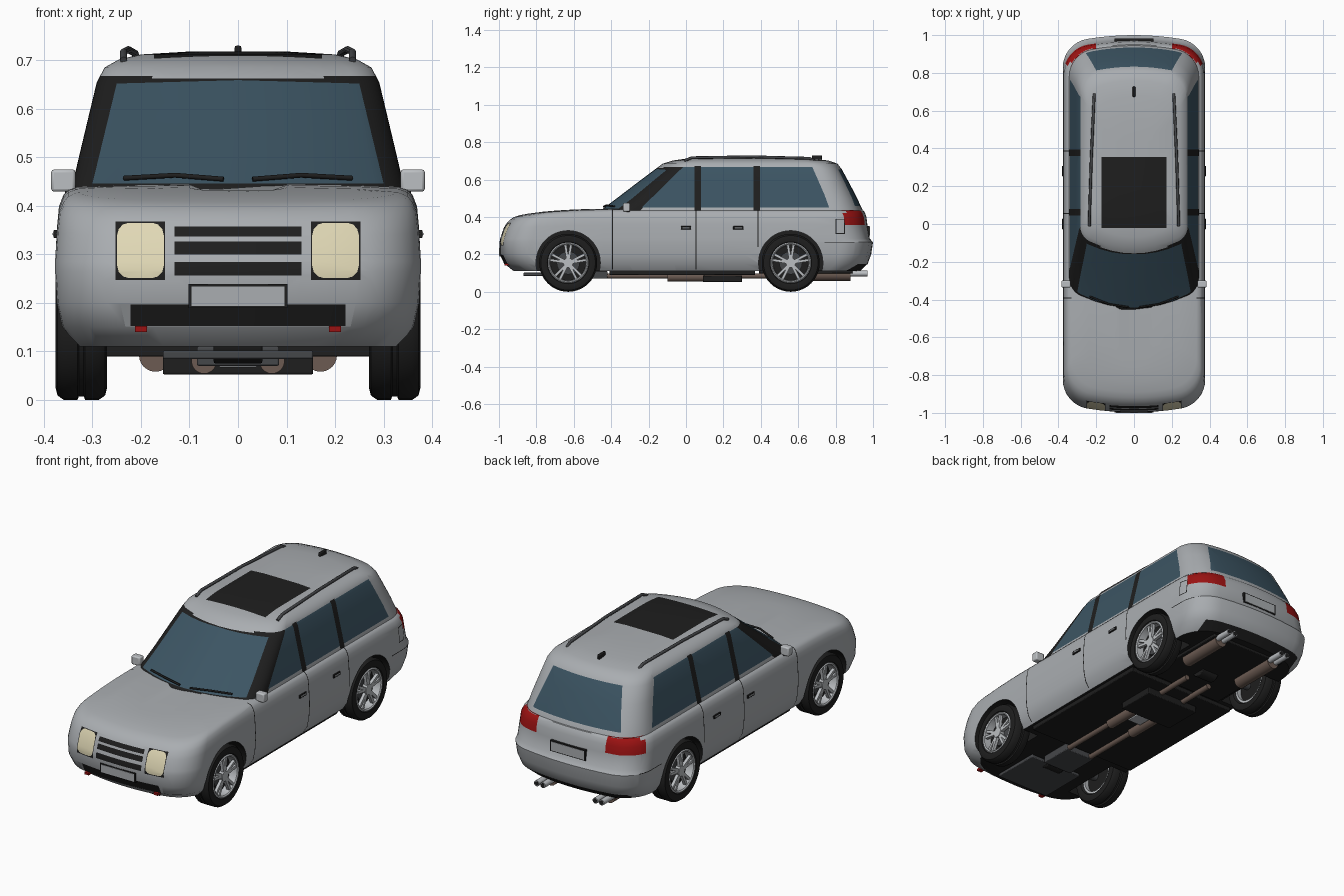
import bpy, bmesh
from math import sin, cos, pi, atan2, radians
from mathutils import Matrix, Vector

cube = bpy.data.objects.get("Cube")
if cube:
    bpy.data.objects.remove(cube, do_unlink=True)


def material(name, r, g, b):
    m = bpy.data.materials.new(name)
    m.use_nodes = True
    m.diffuse_color = (r, g, b, 1)
    m.node_tree.nodes["Principled BSDF"].inputs["Base Color"].default_value = (r, g, b, 1)
    return m


SILVER = material("silver paint", .40, .42, .44)
BLACK = material("black trim", .013, .013, .013)
GLASS = material("tinted glass", .045, .09, .125)
RED = material("red lamp", .33, .006, .006)
CREAM = material("cream lamp", .74, .68, .46)
ALLOY = material("light alloy", .5, .52, .54)
STEEL = material("dark steel", .06, .063, .068)
BROWN = material("exhaust brown", .15, .105, .085)
PALETTE = [SILVER, BLACK, GLASS, RED, CREAM, ALLOY, STEEL, BROWN]
S, K, G, R, C, A, D, B = range(8)


def finish(name, bm, bevel=0, smooth=35):
    bmesh.ops.recalc_face_normals(bm, faces=bm.faces[:])
    me = bpy.data.meshes.new(name)
    bm.to_mesh(me)
    bm.free()
    for m in PALETTE:
        me.materials.append(m)
    ob = bpy.data.objects.new(name, me)
    bpy.context.collection.objects.link(ob)
    if bevel:
        mod = ob.modifiers.new("bevel", 'BEVEL')
        mod.width, mod.segments = bevel, 2
    shade(ob, smooth)
    return ob


def shade(ob, angle):
    bpy.ops.object.select_all(action='DESELECT')
    ob.select_set(True)
    bpy.context.view_layer.objects.active = ob
    bpy.ops.object.shade_smooth_by_angle(angle=radians(angle))


def tint(verts, slot):
    for f in {f for v in verts for f in v.link_faces}:
        f.material_index = slot


def box(bm, centre, size, slot, rot=Matrix()):
    mat = Matrix.Translation(centre) @ rot @ Matrix.Diagonal((*size, 1))
    tint(bmesh.ops.create_cube(bm, size=1, matrix=mat)["verts"], slot)


def cyl(bm, centre, r, depth, axis, slot, seg=24):
    turn = Matrix.Rotation(pi / 2, 4, 'Y' if axis == 'X' else 'X') if axis != 'Z' else Matrix()
    tint(bmesh.ops.create_cone(bm, cap_ends=True, segments=seg, radius1=r, radius2=r, depth=depth,
                               matrix=Matrix.Translation(centre) @ turn)["verts"], slot)


def lathe(bm, profile, slot, seg=40):
    # closed (x, radius) profile turned round the x axis
    rings = [[bm.verts.new((x, r * cos(2 * pi * i / seg), r * sin(2 * pi * i / seg)))
              for i in range(seg)] for x, r in profile]
    for k, ring in enumerate(rings):
        nxt = rings[(k + 1) % len(rings)]
        for i in range(seg):
            j = (i + 1) % seg
            bm.faces.new((ring[i], ring[j], nxt[j], nxt[i])).material_index = slot


def tube(name, pts, r, mat):
    cu = bpy.data.curves.new(name, 'CURVE')
    cu.dimensions, cu.bevel_depth, cu.bevel_resolution, cu.use_fill_caps = '3D', r, 2, True
    sp = cu.splines.new('POLY')
    sp.points.add(len(pts) - 1)
    for p, co in zip(sp.points, pts):
        p.co = (*co, 1)
    cu.materials.append(mat)
    bpy.context.collection.objects.link(bpy.data.objects.new(name, cu))


def end(y, s, hw, c, bow):
    # bowed end with a rounded corner, from the middle out to the side
    fx = hw - c
    a0 = atan2(2 * bow, fx)
    r = c / (1 - sin(a0))
    pts = [(fx * t / 4, y + s * bow * t * t / 16) for t in range(4)]
    for k in range(9):
        a = a0 + (pi / 2 - a0) * k / 8
        pts.append((hw - r + r * sin(a), y + s * (bow + r * (cos(a0) - cos(a)))))
    return pts


def loft(layers, lift=lambda y, z: z):
    bm = bmesh.new()
    rings = []
    for z, yf, yr, hw, cf, bf, cr, br in layers:
        front, rear = end(yf, 1, hw, cf, bf), end(yr, -1, hw, cr, br)
        y0, y1 = front[-1][1], rear[-1][1]
        half = front + [(hw, y0 + (y1 - y0) * i / 13) for i in range(1, 13)] + rear[::-1]
        loop = half + [(-x, y) for x, y in half[-2:0:-1]]
        rings.append([bm.verts.new((x, y, lift(y, z))) for x, y in loop])
    for a, b in zip(rings, rings[1:]):
        for i in range(len(a)):
            j = (i + 1) % len(a)
            bm.faces.new((a[i], a[j], b[j], b[i]))
    bm.faces.new(rings[0][::-1])
    bm.faces.new(rings[-1])
    bm.normal_update()
    return bm


def paint(bm, poly, axis, sign, slot, lim=.2):
    # cut a convex outline, projected along one axis, into the skin and colour it
    u, v = [(1, 2), (0, 2), (0, 1)][axis]
    mid = [sum(p[k] for p in poly) / len(poly) for k in (0, 1)]
    lo = [min(p[k] for p in poly) for k in (0, 1)]
    hi = [max(p[k] for p in poly) for k in (0, 1)]

    def near():
        return [f for f in bm.faces if f.normal[axis] * sign > lim and all(
            min(w.co[c] for w in f.verts) < hi[k] and max(w.co[c] for w in f.verts) > lo[k]
            for k, c in enumerate((u, v)))]
    planes = []
    for p, q in zip(poly, poly[1:] + poly[:1]):
        co, no = Vector((0, 0, 0)), Vector((0, 0, 0))
        co[u], co[v] = p
        no[u], no[v] = q[1] - p[1], p[0] - q[0]
        if no[u] * (mid[0] - p[0]) + no[v] * (mid[1] - p[1]) > 0:
            no = -no
        no.normalize()
        planes.append((co, no))
        faces = near()
        geom = faces + list({e for f in faces for e in f.edges}) + list({w for f in faces for w in f.verts})
        bmesh.ops.bisect_plane(bm, geom=geom, dist=1e-5, plane_co=co, plane_no=no)
        bm.normal_update()
    for f in near():
        m = f.calc_center_median()
        if all((m - co).dot(no) < 1e-5 for co, no in planes):
            f.material_index = slot


def rect(a, b, c, d):
    return [(a, c), (b, c), (b, d), (a, d)]


def lift(y, z):
    # bonnet and shoulder rise towards the windscreen
    t = min(max((y + .93) / .5, 0), 1)
    return z + .035 * t * (2 - t) * min(max((z - .3) / .085, 0), 1)


# lower body
layers = [(.11, -.92, .93, .335), (.15, -.972, .972, .362), (.2, -.995, .99, .373),
          (.265, -.997, 1, .377), (.285, -.993, .982, .377), (.34, -.975, .97, .373),
          (.37, -.957, .965, .369), (.387, -.94, .957, .36), (.398, -.92, .95, .35),
          (.404, -.89, .935, .33), (.407, -.84, .9, .24), (.409, -.76, .8, .1)]
body = loft([l + (min(.13, l[3] * .5), .02) * 2 for l in layers], lift)
for f in body.faces:
    if f.normal.z < -.95:
        f.material_index = K
for s in (1, -1):
    # door and bumper seams
    for seam in (rect(-.395, -.39, .12, .44), rect(.052, .057, .12, .44),
                 rect(.383, .388, .24, .44), rect(.74, .9, .263, .267)):
        paint(body, seam, 0, s, K)
    # headlamps with rounded lenses
    paint(body, [(s * x, z) for x, z in rect(.15, .252, .247, .368)], 1, -1, K)
    lens = [(s * (.201 + dx * .024 + .024 * cos(a)), .308 + dz * .032 + .025 * sin(a))
            for dx, dz, q in ((1, 1, 0), (-1, 1, 1), (-1, -1, 2), (1, -1, 3))
            for a in [(q + k / 3) * pi / 2 for k in range(4)]]
    paint(body, lens, 1, -1, C)
# grille slots, air intake and rear valance
for low, high in ((.337, .357), (.3, .326), (.256, .284)):
    paint(body, rect(-.131, .131, low, high), 1, -1, K)
paint(body, rect(-.222, .222, .152, .197), 1, -1, K)
paint(body, rect(-.3, .3, .105, .148), 1, 1, K, .1)
# fuel flap
paint(body, rect(.8, .85, .31, .39), 0, 1, K)
paint(body, rect(.804, .846, .314, .386), 0, 1, S)

# cabin
cabin = loft([(.4, -.49, .955, .349, .06, .07, .12, .02), (.44, -.45, .943, .342, .06, .07, .12, .02),
              (.5, -.37, .915, .328, .06, .07, .11, .02), (.58, -.265, .874, .309, .055, .065, .1, .02),
              (.655, -.165, .833, .291, .05, .06, .09, .02), (.685, -.125, .81, .275, .05, .05, .09, .02),
              (.702, -.07, .76, .245, .05, .05, .09, .02), (.712, 0, .68, .2, .05, .04, .08, .02),
              (.718, .1, .55, .1, .04, .02, .04, .02)])
paint(cabin, [(-.36, .42), (.36, .42), (.3, .662), (-.3, .662)], 1, -1, K)
for s in (1, -1):
    paint(cabin, [(-.5, .42), (-.26, .42), (-.01, .668), (-.18, .668)], 0, s, K)
    paint(cabin, [(-.235, .452), (.045, .452), (.045, .668), (-.015, .668)], 0, s, G)
    paint(cabin, rect(.08, .36, .452, .668), 0, s, G)
    paint(cabin, [(.39, .452), (.765, .452), (.74, .52), (.675, .668), (.39, .668)], 0, s, G)
    for y in (.045, .36):
        paint(cabin, rect(y, y + .035, .43, .672), 0, s, K)
paint(cabin, [(-.3, .446), (.3, .446), (.25, .652), (0, .659), (-.25, .652)], 1, -1, G, .05)
paint(cabin, [(-.255, .458), (.255, .458), (.2, .655), (-.2, .655)], 1, 1, G)
paint(cabin, rect(-.173, .173, -.02, .355), 2, 1, K)
# wrap-round tail lamps
for bm in (body, cabin):
    for s in (1, -1):
        paint(bm, [(s * x, z) for x, z in rect(.2, .4, .358, .437)], 1, 1, R, .3)
        paint(bm, rect(.875, 1, .358, .437), 0, s, R, .15)
finish("cabin", cabin, smooth=40)
body = finish("lower_body", body)

# wheel arches
AXLES = (-.63, .56)
arches = bmesh.new()
for y in AXLES:
    for s in (1, -1):
        cyl(arches, (s * .37, y, .155), .172, .26, 'X', K, 48)
cutter = finish("arch_cutter", arches)
cutter.hide_render = True
mod = body.modifiers.new("arches", 'BOOLEAN')
mod.object, mod.operation, mod.solver, mod.material_mode = cutter, 'DIFFERENCE', 'EXACT', 'TRANSFER'
bpy.context.view_layer.objects.active = body
bpy.ops.object.modifier_apply(modifier="arches")
bpy.data.objects.remove(cutter, do_unlink=True)
shade(body, 35)

# wheels
bm = bmesh.new()
side = [(.035, .1), (.05, .112), (.053, .13), (.049, .146), (.036, .155), (.008, .155), (.005, .148)]
lathe(bm, side + [(-x, r) for x, r in side[::-1]], K)
lathe(bm, [(.046, .109), (.051, .103), (.046, .097), (-.04, .092), (-.04, .105)], A)
cyl(bm, (-.005, 0, 0), .096, .02, 'X', K)
cyl(bm, (.012, 0, 0), .062, .016, 'X', D)
cyl(bm, (.03, 0, 0), .026, .03, 'X', A)
for i in range(5):
    for d in (-9, 9):
        turn = Matrix.Rotation(radians(72 * i + d), 4, 'X')
        box(bm, turn @ Vector((.034, 0, .058)), (.016, .014, .084), A, turn)
wheel = finish("front_left_wheel", bm)
for y, end_name in zip(AXLES, ("front", "rear")):
    for s, side_name in ((1, "left"), (-1, "right")):
        ob = wheel
        if (y, s) != (AXLES[0], 1):
            ob = bpy.data.objects.new(f"{end_name}_{side_name}_wheel", wheel.data)
            bpy.context.collection.objects.link(ob)
        ob.location = (s * .323, y, .155)
        ob.rotation_euler.z = 0 if s > 0 else pi

# paired fittings
for s, n in ((1, "left"), (-1, "right")):
    bm = bmesh.new()
    box(bm, (s * .36, -.318, .452), (.05, .036, .046), A)
    box(bm, (s * .342, -.31, .428), (.03, .02, .016), K)
    finish(n + "_mirror", bm, .006)
    bm = bmesh.new()
    for y in (0, .28):
        box(bm, (s * .373, y, .342), (.014, .056, .017), K)
        box(bm, (s * .376, y, .342), (.012, .04, .007), S)
    finish(n + "_door_handles", bm, .002)
    tube(n + "_roof_rail", [(s * x, y, z) for x, y, z in (
        (.236, -.01, .7), (.236, .03, .717), (.226, .35, .722), (.212, .66, .714), (.21, .69, .698))], .0075, STEEL)
    tube(n + "_wiper", [(s * x, y, z) for x, y, z in (
        (.03, -.44, .455), (.13, -.425, .463), (.235, -.384, .457))], .005, BLACK)
    bm = bmesh.new()
    cyl(bm, (s * .17, .75, .092), .034, .26, 'Y', B)
    cyl(bm, (s * .07, 0, .085), .014, 1, 'Y', B)
    cyl(bm, (s * .07, 0, .08), .026, .2, 'Y', B)
    for x in (.152, .188):
        cyl(bm, (s * x, .91, .098), .015, .12, 'Y', A)
        cyl(bm, (s * x, .968, .098), .011, .006, 'Y', K)
    finish(n + "_exhaust", bm)
    bm = bmesh.new()
    box(bm, (s * .2, -.95, .146), (.025, .04, .012), R)
    finish(n + "_tow_hook", bm)

# number plates, left blank
bm = bmesh.new()
for y, z, h, d in ((-.991, .214, .05, -1), (.974, .325, .056, 1)):
    box(bm, (0, y, z), (.204, .014, h), K)
    box(bm, (0, y + d * .002, z), (.192, .014, h - .01), S)
finish("plates", bm)

# roof aerial
bm = bmesh.new()
box(bm, (0, .7, .718), (.014, .055, .024), K)
finish("aerial", bm, .004)

# underbody: floor, skid plate, sump, cross plate and axles
bm = bmesh.new()
box(bm, (0, -.02, .104), (.64, .78, .03), K)
box(bm, (0, .64, .122), (.44, .5, .05), K)
box(bm, (0, -.74, .093), (.31, .26, .018), D)
box(bm, (0, -.51, .09), (.17, .18, .04), D)
box(bm, (0, .195, .07), (.31, .21, .036), K)
box(bm, (0, .05, .082), (.08, .1, .03), A)
for y in AXLES:
    cyl(bm, (0, y, .135), .022, .56, 'X', D)
    cyl(bm, (0, y, .12), .045, .1, 'X', K)
finish("underbody", bm, .004)
